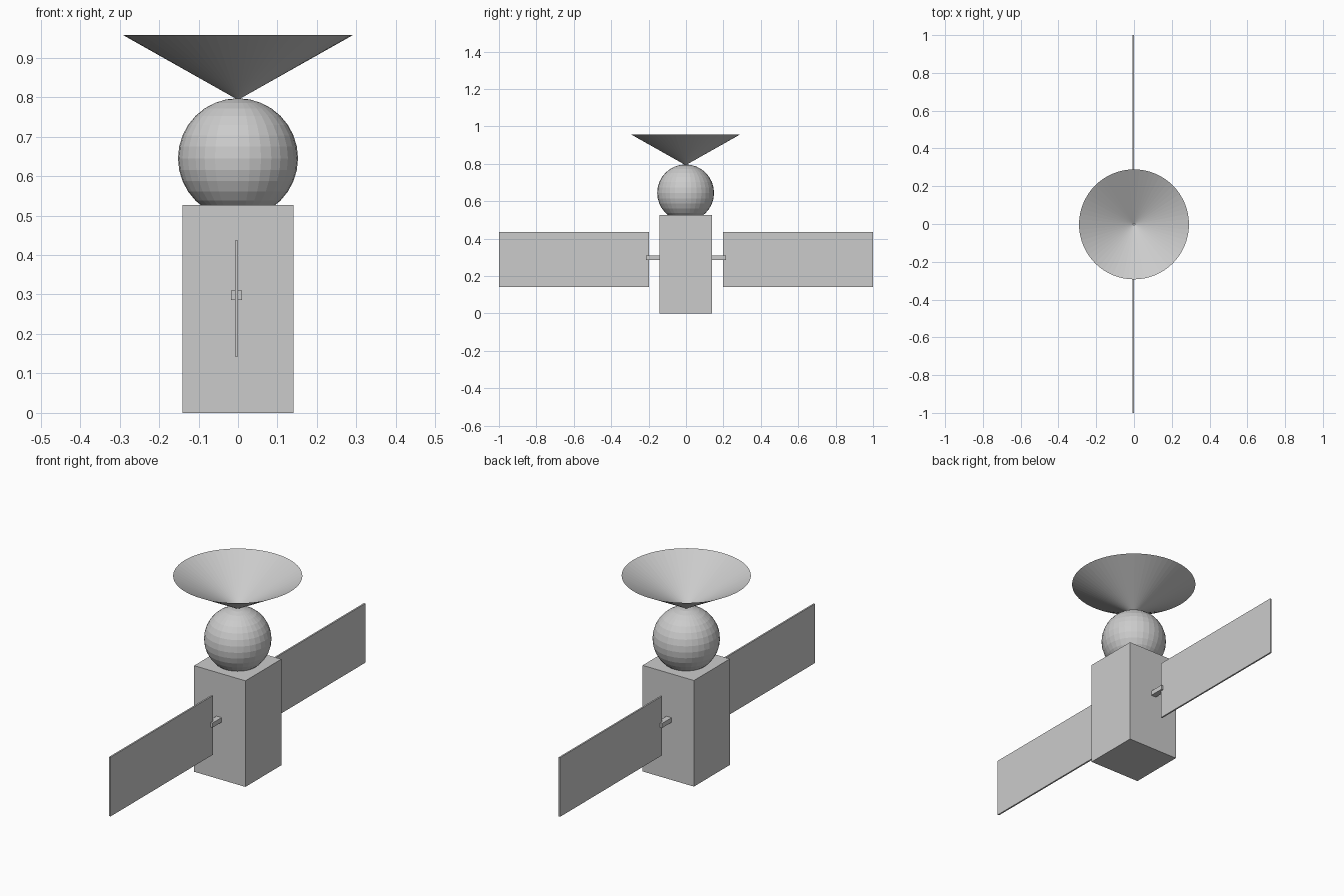
import bpy

cube = bpy.data.objects.get("Cube")
if cube:
    bpy.data.objects.remove(cube, do_unlink=True)


def box(name, size, center):
    bpy.ops.mesh.primitive_cube_add(size=1, location=center)
    obj = bpy.context.object
    obj.name = name
    obj.scale = size
    bpy.ops.object.transform_apply(location=False, rotation=False, scale=True)
    return obj


# Main body
CY = -0.002
BODY_H = 0.527
box("body", (0.282, 0.282, BODY_H), (0, CY, BODY_H / 2))

# Round module resting in the top of the body
bpy.ops.mesh.primitive_uv_sphere_add(
    segments=32, ring_count=16, radius=0.152, location=(0, CY, 0.645))
bpy.context.object.name = "sphere_module"

# Open conical dish, its tip just inside the sphere
TIP, RIM = 0.793, 0.957
bpy.ops.mesh.primitive_cone_add(
    vertices=64, radius1=0, radius2=0.291, depth=RIM - TIP,
    end_fill_type='NOTHING', location=(0, CY, (TIP + RIM) / 2))
bpy.context.object.name = "dish"

# Solar panels and their struts, front and back
PX = -0.004
for label, side in (("front", -1), ("back", 1)):
    box(label + "_panel", (0.008, 0.802, 0.294), (PX, side * 0.599, 0.29))
    box(label + "_strut", (0.028, 0.094, 0.023), (PX, side * 0.167, 0.298))
